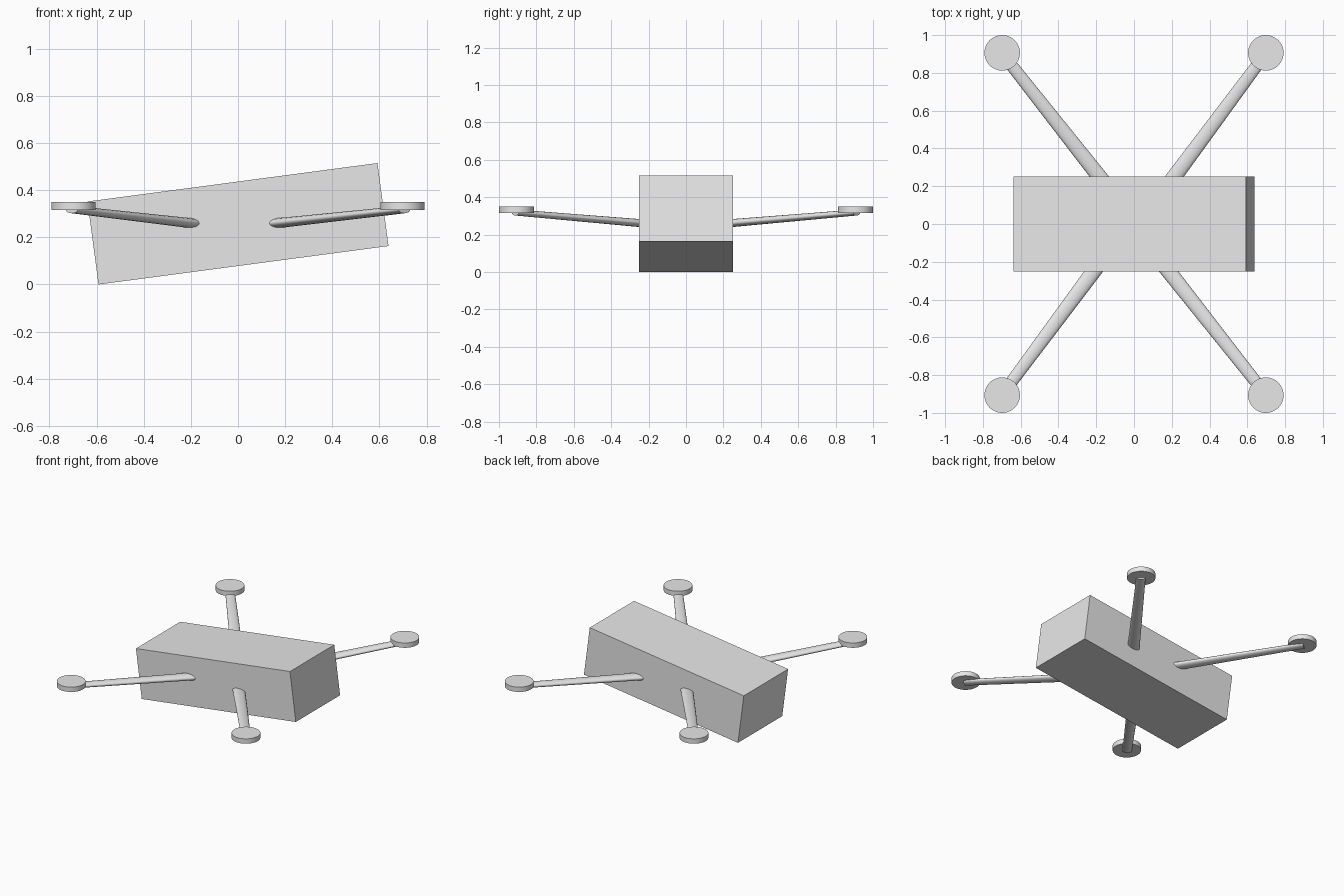
import bpy
import math
from mathutils import Vector

cube = bpy.data.objects.get("Cube")
if cube:
    bpy.data.objects.remove(cube, do_unlink=True)

# Single plain grey finish
grey = bpy.data.materials.new("plain_grey")
grey.use_nodes = True
grey.diffuse_color = (0.8, 0.8, 0.8, 1)
grey.node_tree.nodes["Principled BSDF"].inputs["Base Color"].default_value = (0.8, 0.8, 0.8, 1)


def finish(name, smooth=False):
    obj = bpy.context.object
    obj.name = name
    obj.data.materials.append(grey)
    if smooth:
        bpy.ops.object.shade_smooth_by_angle(angle=math.radians(40))
    return obj


# Pitched box body
bpy.ops.mesh.primitive_cube_add(size=1, location=(0, 0, 0.2575),
                                rotation=(0, math.radians(-7.55), 0))
bpy.context.object.scale = (1.241, 0.505, 0.355)
finish("body")


def arm(name, root, tip):
    """Tapered arm with a flattened oval section, wide side level."""
    root, tip = Vector(root), Vector(tip)
    along = tip - root
    bpy.ops.mesh.primitive_cone_add(vertices=16, radius1=0.044, radius2=0.031,
                                    depth=along.length, location=(root + tip) / 2)
    obj = finish(name, smooth=True)
    obj.scale = (1, 0.52, 1)
    # Local z runs along the arm, local x stays horizontal
    z = along.normalized()
    x = Vector((0, 0, 1)).cross(z).normalized()
    y = z.cross(x)
    turn = obj.matrix_world.to_3x3()
    for i, axis in enumerate((x, y, z)):
        turn.col[i] = axis
    obj.rotation_euler = turn.to_euler()


# Four arms, each carrying a rotor disc
for side, sx in (("left", 1), ("right", -1)):
    for end, sy in (("front", -1), ("back", 1)):
        offset = 0.02 * sy
        arm(f"{end}_{side}_arm", (offset + 0.03 * sx, 0.03 * sy, 0.243),
            (0.705 * sx, 0.912 * sy, 0.318))
        bpy.ops.mesh.primitive_cylinder_add(vertices=48, radius=0.094, depth=0.035,
                                            location=(0.698 * sx, 0.906 * sy, 0.333))
        finish(f"{end}_{side}_rotor_disc", smooth=True)
